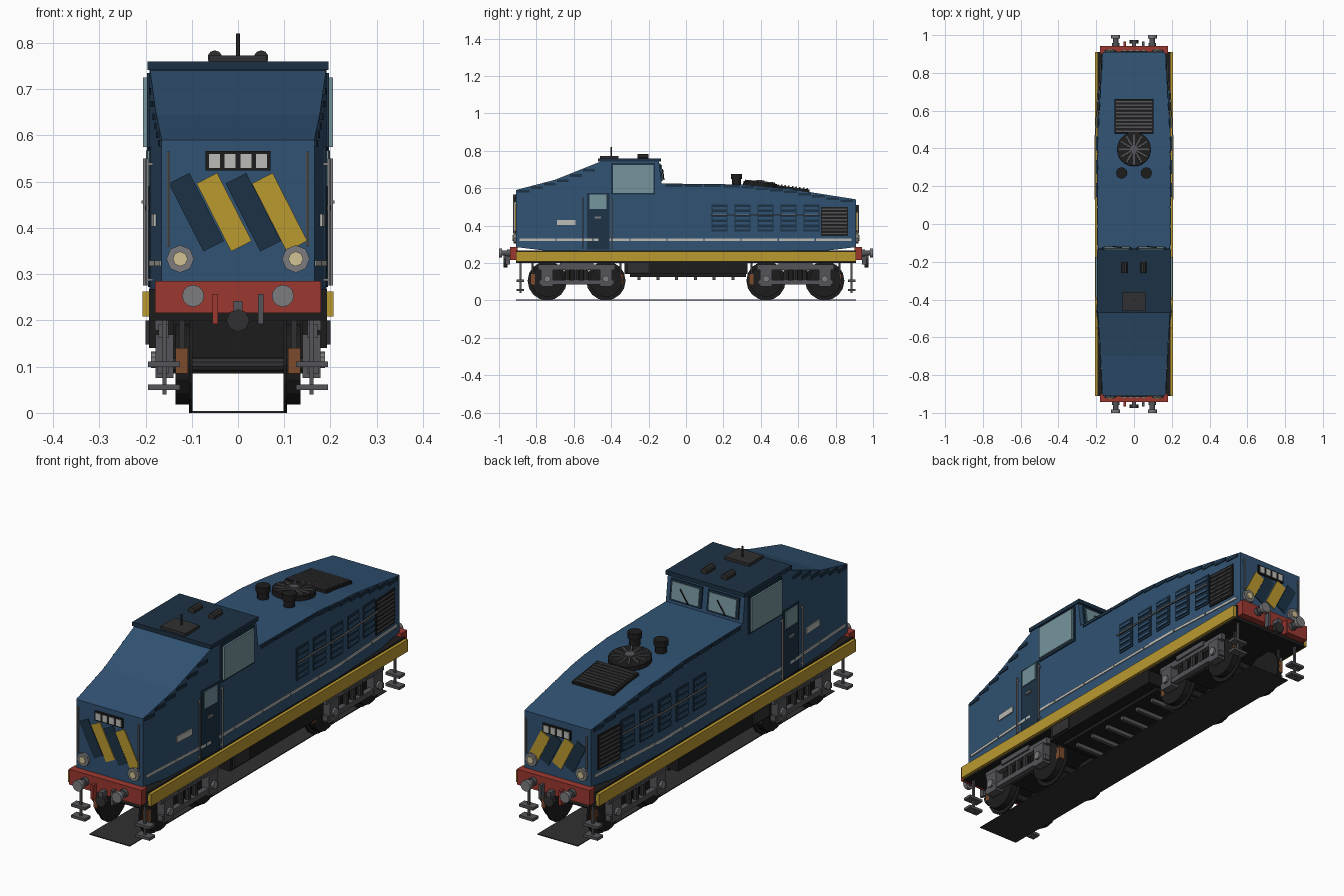
import bpy, bmesh
from math import radians
from mathutils import Matrix, Vector

if "Cube" in bpy.data.objects:
    bpy.data.objects.remove(bpy.data.objects["Cube"])

COL = {
    "blue": (0.03, 0.085, 0.17), "navy": (0.012, 0.032, 0.06), "yellow": (0.5, 0.32, 0.03),
    "red": (0.33, 0.04, 0.03), "black": (0.012, 0.012, 0.012), "dark": (0.03, 0.03, 0.032),
    "steel": (0.09, 0.09, 0.1), "grey": (0.2, 0.2, 0.21), "white": (0.5, 0.5, 0.47),
    "glass": (0.18, 0.3, 0.34), "rust": (0.2, 0.07, 0.025), "lamp": (0.65, 0.55, 0.3),
}
MATS = {}
for k, c in COL.items():
    MATS[k] = bpy.data.materials.new(k)
    MATS[k].diffuse_color = (*c, 1)
parts = {}


def part(name, mat):
    return parts.setdefault(name, (bmesh.new(), mat))[0]


def box(name, mat, x, y, z, rot=None):
    """Box from (min, max) ranges, optionally turned about its centre."""
    c = Vector([(a + b) / 2 for a, b in (x, y, z)])
    d = [abs(b - a) for a, b in (x, y, z)]
    m = Matrix.Translation(c) @ (rot or Matrix()) @ Matrix.Diagonal((*d, 1))
    return bmesh.ops.create_cube(part(name, mat), size=1, matrix=m)["verts"]


def cyl(name, mat, p, q, r, n=12, r2=None):
    p, q = Vector(p), Vector(q)
    m = Matrix.Translation((p + q) / 2) @ (q - p).to_track_quat('Z', 'Y').to_matrix().to_4x4()
    bmesh.ops.create_cone(part(name, mat), cap_ends=True, segments=n, radius1=r,
                          radius2=r if r2 is None else r2, depth=(q - p).length, matrix=m)


def lerp(table, y):
    for (a, u), (b, v) in zip(table, table[1:]):
        if y <= b:
            return u + (v - u) * (y - a) / (b - a)
    return table[-1][1]


ROOF = [(-0.91, 0.59), (-0.70, 0.645), (-0.45, 0.745), (-0.145, 0.745),
        (-0.13, 0.625), (0.3, 0.62), (0.55, 0.597), (0.91, 0.54)]
WIDTH = [(-0.91, 0.165), (-0.45, 0.191), (0.45, 0.191), (0.91, 0.165)]
FLOOR = [(-0.91, 0.285), (-0.75, 0.266), (0.75, 0.266), (0.91, 0.285)]


def side(name, mat, y, z, t, off=-0.004):
    """Panel on both body sides, following the tapered plan."""
    for s in (-1, 1):
        for v in box(name, mat, (off, t), y, z):
            v.co.x = s * (v.co.x + lerp(WIDTH, v.co.y))


# body shell lofted along its length
bm = part("body_shell", "blue")
prev = None
for y in sorted({p[0] for p in ROOF + WIDTH + FLOOR}):
    w, z0, z1 = lerp(WIDTH, y), lerp(FLOOR, y), lerp(ROOF, y)
    ring = [bm.verts.new(c) for c in ((-w, y, z0), (w, y, z0), (w, y, z1), (-w, y, z1))]
    if prev:
        for i in range(4):
            bm.faces.new((prev[i], prev[(i + 1) % 4], ring[(i + 1) % 4], ring[i]))
    else:
        bm.faces.new(ring)
    prev = ring
bm.faces.new(prev)

# stepped trim under the roof edge
for a, b, n in ((-0.9, -0.48, 6), (-0.11, 0.3, 4), (0.3, 0.9, 8)):
    d = (b - a) / n
    for i in range(n):
        y = a + i * d
        z = min(lerp(ROOF, y), lerp(ROOF, y + d)) - 0.002
        side("roof_edge_trim", "navy", (y, y + d * 0.9), (z - 0.014, z), 0.004)

# white waist line in segments
for i in range(9):
    y = -0.89 + i * 0.198
    side("waist_line", "white", (y, y + 0.192), (0.318, 0.33), 0.004)

# cab roof and rooftop gear
box("cab_roof", "navy", (-0.196, 0.196), (-0.47, -0.135), (0.742, 0.76))
box("cab_roof", "navy", (-0.19, 0.19), (-0.46, -0.145), (0.73, 0.745))
box("roof_hatch", "dark", (-0.062, 0.062), (-0.46, -0.36), (0.758, 0.773))
cyl("antenna", "dark", (0, -0.4, 0.77), (0, -0.4, 0.82), 0.004, 8)
for s in (-1, 1):
    cyl("roof_horn", "dark", (s * 0.05, -0.26, 0.768), (s * 0.05, -0.2, 0.768), 0.016, 10)

# cab windows, rear windows and wipers
side("cab_window_frame", "navy", (-0.4, -0.165), (0.565, 0.735), 0.006)
side("cab_window_glass", "glass", (-0.39, -0.175), (0.575, 0.725), 0.014)
tilt = Matrix.Rotation(radians(7), 4, 'X')
for s in (-1, 1):
    x = s * 0.092
    box("rear_window_frame", "navy", (x - 0.078, x + 0.078), (-0.142, -0.13), (0.638, 0.732), tilt)
    box("rear_window_glass", "glass", (x - 0.068, x + 0.068), (-0.138, -0.125), (0.646, 0.724), tilt)
    cyl("wiper", "black", (x - 0.02, -0.118, 0.645), (x + 0.025, -0.125, 0.70), 0.003, 6)

# cab doors, grab rails and number plates
side("door", "navy", (-0.53, -0.41), (0.272, 0.575), 0.004)
side("door_window", "glass", (-0.515, -0.425), (0.49, 0.567), 0.008)
side("door_handle", "grey", (-0.49, -0.455), (0.438, 0.448), 0.01)
side("number_plate", "white", (-0.69, -0.59), (0.403, 0.43), 0.005)
for y in (-0.55, -0.397):
    side("door_rail", "grey", (y - 0.003, y + 0.003), (0.275, 0.55), 0.014, 0.008)
    for z in (0.285, 0.535):
        side("door_rail", "grey", (y - 0.003, y + 0.003), (z, z + 0.006), 0.012)

# louvre panels, side handrail and radiator grille
for i in range(5):
    y = 0.137 + i * 0.123
    side("louvre_panel", "navy", (y, y + 0.085), (0.368, 0.512), 0.004)
    for j in range(5):
        z = 0.378 + j * 0.027
        side("louvre_slat", "blue", (y + 0.005, y + 0.08), (z, z + 0.013), 0.01)
for a, b in ((0.13, 0.45), (0.45, 0.72)):
    side("hood_rail", "grey", (a, b), (0.453, 0.459), 0.018, 0.012)
side("side_grille", "black", (0.722, 0.865), (0.345, 0.5), 0.005)
for j in range(8):
    z = 0.354 + j * 0.0185
    side("side_grille_slat", "steel", (0.728, 0.86), (z, z + 0.007), 0.01)

# hood roof: exhausts, fan and grille, lying on the slope
for s in (-1, 1):
    cyl("exhaust", "black", (s * 0.065, 0.27, 0.61), (s * 0.065, 0.27, 0.66), 0.024)
    cyl("exhaust", "black", (s * 0.065, 0.27, 0.65), (s * 0.065, 0.27, 0.677), 0.03)
up = Vector((0, 0.092, 1)).normalized()
c = Vector((0, 0.395, lerp(ROOF, 0.395)))
cyl("fan_housing", "black", c - up * 0.01, c + up * 0.02, 0.09, 24)
cyl("fan_hub", "steel", c, c + up * 0.032, 0.022, 12)
slope = Matrix.Rotation(radians(-5.3), 4, 'X')
for i in range(6):
    box("fan_blade", "steel", (-0.08, 0.08), (0.391, 0.399), (c.z + 0.018, c.z + 0.027),
        slope @ Matrix.Rotation(radians(30 * i), 4, 'Z'))
slope2 = Matrix.Rotation(radians(-7.5), 4, 'X')
zg = lerp(ROOF, 0.57)
box("roof_grille", "black", (-0.103, 0.103), (0.48, 0.66), (zg - 0.01, zg + 0.011), slope2)
for i in range(9):
    y = 0.492 + i * 0.0195
    z = zg - (y - 0.57) * 0.13
    box("roof_grille_slat", "steel", (-0.094, 0.094), (y - 0.004, y + 0.004), (z + 0.008, z + 0.017))

# chassis
box("underframe", "black", (-0.192, 0.192), (-0.91, 0.91), (0.2, 0.268))
box("fuel_tank", "black", (-0.193, 0.193), (-0.33, 0.33), (0.14, 0.205))
box("fuel_tank", "black", (-0.14, 0.14), (-0.3, 0.32), (0.125, 0.15))
for s in (-1, 1):
    box("side_sill", "yellow", (s * 0.19, s * 0.206), (-0.91, 0.91), (0.208, 0.262))
    box("battery_box", "dark", (s * 0.18, s * 0.2), (-0.31, -0.2), (0.148, 0.2))
for i in range(6):
    y = -0.25 + i * 0.1
    box("cross_rib", "steel", (-0.11, 0.11), (y - 0.008, y + 0.008), (0.108, 0.128))
box("track_plate", "dark", (-0.1, 0.1), (-0.91, 0.91), (0, 0.004))

# both ends
for e, lamp_dz, sign_z, sign_len in ((-1, 0, 0.434, 0.165), (1, -0.055, 0.4, 0.14)):
    def Y(a, b):
        return e * a, e * b
    box("buffer_beam", "red", (-0.18, 0.18), Y(0.9, 0.942), (0.216, 0.285))
    z = 0.545 + lamp_dz
    box("lamp_box", "black", (-0.07, 0.07), Y(0.9, 0.917), (z - 0.021, z + 0.021))
    for i in range(4):
        x = -0.051 + i * 0.034
        box("lamp_square", "white", (x - 0.012, x + 0.012), Y(0.91, 0.92), (z - 0.015, z + 0.015))
    for x, m in ((-0.09, "navy"), (-0.03, "yellow"), (0.033, "navy"), (0.09, "yellow")):
        box("hazard_stripe_" + m, m, (x - 0.025, x + 0.025), Y(0.905, 0.914),
            (sign_z - sign_len / 2, sign_z + sign_len / 2), Matrix.Rotation(radians(-27), 4, 'Y'))
    box("coupling_hook", "steel", (-0.01, 0.01), Y(0.94, 0.975), (0.205, 0.242))
    cyl("coupling_link", "dark", (0, e * 0.955, 0.2), (0, e * 0.975, 0.2), 0.025, 8)
    for s, m in ((-1, "red"), (1, "steel")):
        box("brake_hose_" + m, m, (s * 0.043, s * 0.055), Y(0.94, 0.965), (0.192, 0.257))
        x = s * 0.097
        cyl("buffer_shank", "steel", (x, e * 0.94, 0.253), (x, e * 0.99, 0.253), 0.014)
        cyl("buffer_shank", "steel", (x, e * 0.94, 0.253), (x, e * 0.958, 0.253), 0.019)
        cyl("buffer_head", "grey", (x, e * 0.983, 0.253), (x, e * 1.0, 0.253), 0.024)
        cyl("headlight_rim", "grey", (s * 0.125, e * 0.9, 0.333), (s * 0.125, e * 0.922, 0.333), 0.03, 8)
        cyl("headlight_lens", "lamp", (s * 0.125, e * 0.92, 0.333), (s * 0.125, e * 0.927, 0.333), 0.016, 8)
        cyl("end_rail", "grey", (s * 0.15, e * 0.92, 0.36), (s * 0.15, e * 0.92, 0.565 + lamp_dz), 0.004, 6)
        for z in (0.37, 0.555 + lamp_dz):
            cyl("end_rail", "grey", (s * 0.15, e * 0.9, z), (s * 0.15, e * 0.92, z), 0.003, 6)
        # corner steps
        box("step_hanger", "steel", (s * 0.155, s * 0.163), Y(0.88, 0.89), (0.04, 0.21))
        for z in (0.055, 0.105):
            box("step_tread", "steel", (s * 0.125, s * 0.195), Y(0.865, 0.905), (z - 0.006, z + 0.006))

# bogies
for c in (-0.585, 0.585):
    box("bogie_transom", "black", (-0.14, 0.14), (c - 0.06, c + 0.06), (0.085, 0.2))
    for d in (-0.157, 0.157):
        y = c + d
        cyl("axle", "dark", (-0.16, y, 0.105), (0.16, y, 0.105), 0.015, 10)
        for s in (-1, 1):
            cyl("wheel_flange", "black", (s * 0.098, y, 0.105), (s * 0.106, y, 0.105), 0.105, 16)
            cyl("wheel_tread", "black", (s * 0.104, y, 0.105), (s * 0.135, y, 0.105), 0.087, 16)
            box("axle_box", "steel", (s * 0.14, s * 0.178), (y - 0.032, y + 0.032), (0.075, 0.17))
            cyl("axle_cap", "grey", (s * 0.175, y, 0.115), (s * 0.188, y, 0.115), 0.018, 10)
            b = c + d * 1.5
            box("brake_shoe", "rust", (s * 0.108, s * 0.135), (b - 0.012, b + 0.012), (0.085, 0.14))
            box("brake_hanger", "dark", (s * 0.115, s * 0.128), (b - 0.005, b + 0.005), (0.13, 0.205))
    for s in (-1, 1):
        box("bogie_frame", "steel", (s * 0.15, s * 0.172), (c - 0.205, c + 0.205), (0.162, 0.192))
        box("bogie_frame", "steel", (s * 0.15, s * 0.175), (c - 0.2, c + 0.2), (0.085, 0.108))
        for d in (-0.05, 0, 0.05):
            cyl("bogie_spring", "dark", (s * 0.16, c + d, 0.105), (s * 0.16, c + d, 0.165), 0.014, 8)
        box("bogie_bolster", "steel", (s * 0.15, s * 0.18), (c - 0.09, c + 0.09), (0.178, 0.208))

# turn every collected part into an object
for name, (bm, mat) in parts.items():
    bmesh.ops.recalc_face_normals(bm, faces=bm.faces)
    me = bpy.data.meshes.new(name)
    bm.to_mesh(me)
    bm.free()
    me.materials.append(MATS[mat])
    bpy.context.collection.objects.link(bpy.data.objects.new(name, me))

for m in bpy.data.materials:
    if m.users and not m.is_grease_pencil:
        m.use_nodes = True
        m.node_tree.nodes["Principled BSDF"].inputs["Base Color"].default_value = m.diffuse_color
